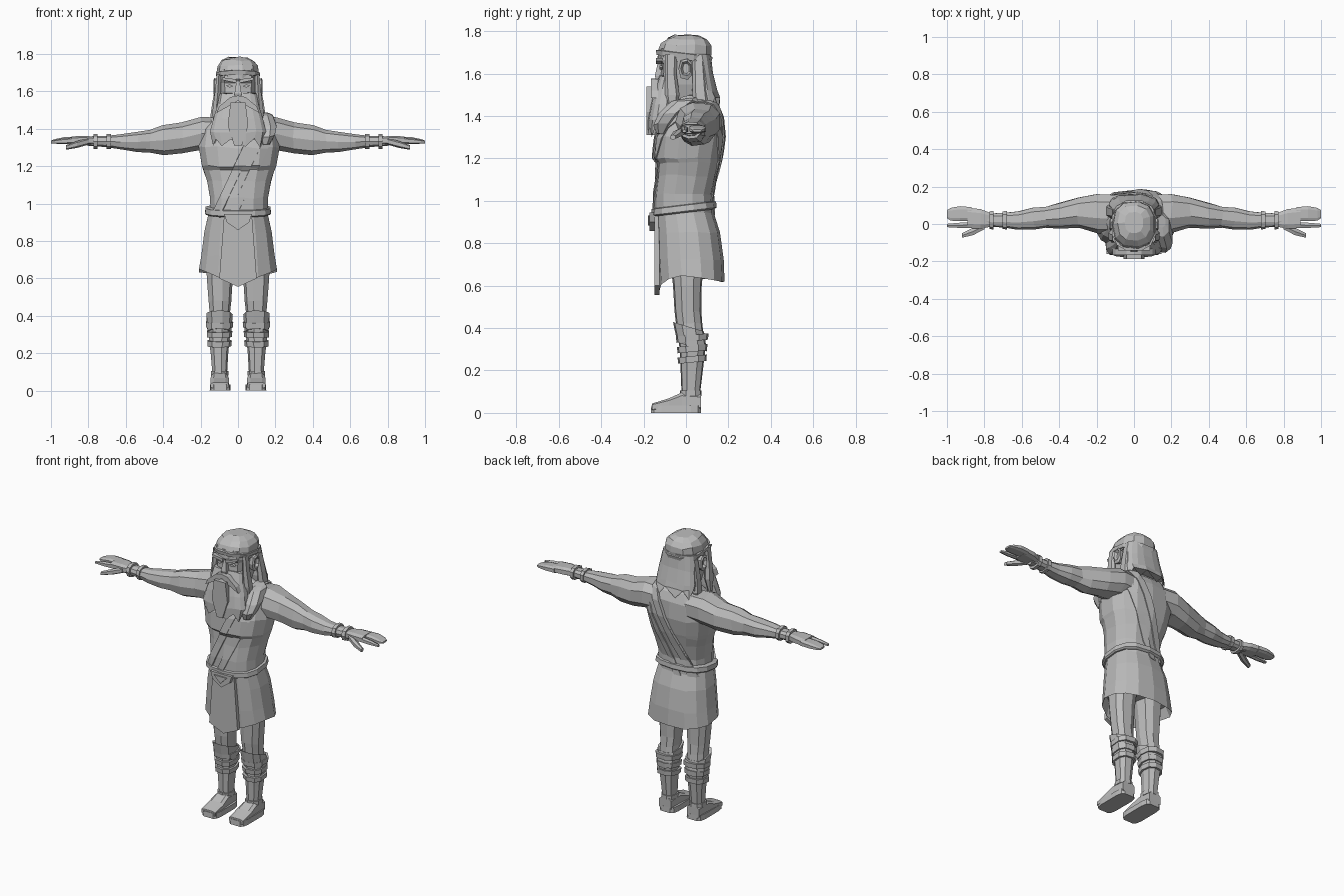
import bpy, bmesh, math, random
from mathutils import Vector

random.seed(4)
stone = bpy.data.materials.new("stone grey")
stone.diffuse_color = (0.5, 0.5, 0.5, 1)


def finish(name, bm, mirror=False, thick=0):
    bmesh.ops.recalc_face_normals(bm, faces=bm.faces)
    mesh = bpy.data.meshes.new(name)
    bm.to_mesh(mesh)
    bm.free()
    mesh.materials.append(stone)
    ob = bpy.data.objects.new(name, mesh)
    bpy.context.collection.objects.link(ob)
    if thick:
        mod = ob.modifiers.new("thickness", "SOLIDIFY")
        mod.thickness, mod.offset = thick, -1
    if mirror:
        ob.modifiers.new("mirror", "MIRROR")
    return ob


def loft_bm(axis, sections, n=10, power=0.8, tilt=0, hem=None, hem_at=-1, jitter=0, caps=True):
    """Skin rounded sections (t, a0, a1, b0, b1) placed along an axis."""
    bm = bmesh.new()
    rings = []
    for k, (t, a0, a1, b0, b1) in enumerate(sections):
        ring = []
        for i in range(n):
            th = 2 * math.pi * (i + 0.5) / n
            c, s = math.cos(th), math.sin(th)
            a = (a0 + a1) / 2 + (a1 - a0) / 2 * math.copysign(abs(c) ** power, c)
            b = (b0 + b1) / 2 + (b1 - b0) / 2 * math.copysign(abs(s) ** power, s)
            u = t + tilt * b
            if hem and k == hem_at % len(sections):
                u = t + hem(i, a, b)
            u += random.uniform(-jitter, jitter)
            co = {'z': (a, b, u), 'x': (u, a, b), 'y': (a, u, b)}[axis]
            ring.append(bm.verts.new(co))
        rings.append(ring)
    for lo, hi in zip(rings, rings[1:]):
        for i in range(n):
            j = (i + 1) % n
            bm.faces.new((lo[i], lo[j], hi[j], hi[i]))
    if caps:
        bm.faces.new(rings[0])
        bm.faces.new(rings[-1])
    return bm


def loft(name, axis, sections, mirror=False, **kw):
    return finish(name, loft_bm(axis, sections, **kw), mirror)


def prism(name, outline, y0, y1, mirror=False):
    """Extrude an (x, z) outline from y0 to y1."""
    bm = bmesh.new()
    face = bm.faces.new([bm.verts.new((x, y0, z)) for x, z in outline])
    ext = bmesh.ops.extrude_face_region(bm, geom=[face])
    for v in ext["geom"]:
        if isinstance(v, bmesh.types.BMVert):
            v.co.y = y1
    return finish(name, bm, mirror)


def sym(z, w, y0, y1):
    return (z, -w, w, y0, y1)


# Torso
torso = [sym(0.93, .15, -.14, .12), sym(1.03, .152, -.138, .115), sym(1.12, .168, -.128, .135),
         sym(1.18, .188, -.125, .15), sym(1.2, .196, -.142, .155), sym(1.3, .215, -.135, .172),
         sym(1.4, .2, -.1, .168), sym(1.455, .16, -.05, .145), sym(1.5, .07, -.02, .09)]
loft("torso", 'z', torso, n=14, jitter=.006)
loft("neck", 'z', [sym(1.42, .075, -.07, .09), sym(1.58, .07, -.07, .08)], n=8)


# Draped cloth over one shoulder, cut from an enlarged torso along a diagonal
def drape(name, grow, lo, hi):
    wide = [(z, a - grow, b + grow, c - grow, d + grow) for z, a, b, c, d in torso]
    wide[-1] = (1.5 + grow,) + wide[-1][1:]
    bm = loft_bm('z', wide, n=14, jitter=.006, caps=False)
    normal = Vector((.49, 0, -.23)).normalized()
    start = Vector((-.13, 0, .97))
    for dist, sign in ((lo, -1), (hi, 1)):
        bmesh.ops.bisect_plane(bm, geom=bm.verts[:] + bm.edges[:] + bm.faces[:],
                               plane_co=start + normal * dist, plane_no=normal * sign, clear_outer=True)
    finish(name, bm, thick=.016)


drape("cloth", .012, 0, 1)
drape("cloth_edge", .019, 0, .045)
drape("cloth_fold", .018, .085, .125)
loft("shoulder_knot", 'z', [(1.32, .13, .17, -.14, -.1), (1.36, .11, .2, -.155, -.06),
                            (1.41, .11, .21, -.13, -.02), (1.47, .1, .19, -.07, .06),
                            (1.485, .12, .17, -.02, .05)], n=7, jitter=.006)

# Arms with hands and wrist bands
loft("arm", 'x', [(.1, -.05, .16, 1.29, 1.46), (.2, -.05, .165, 1.285, 1.465), (.3, -.02, .145, 1.268, 1.435),
                  (.4, -.025, .115, 1.258, 1.42), (.47, -.02, .095, 1.272, 1.395),
                  (.54, -.03, .09, 1.275, 1.385), (.62, -.03, .07, 1.288, 1.372),
                  (.7, -.018, .06, 1.302, 1.362), (.8, -.015, .058, 1.308, 1.36)],
     mirror=True, n=9, jitter=.008)
for x in (.68, .75):
    loft("wrist_band", 'x', [(x, -.03, .072, 1.292, 1.374), (x + .022, -.026, .07, 1.292, 1.374)],
         mirror=True, n=9)
loft("palm", 'x', [(.76, -.015, .058, 1.312, 1.358), (.82, -.028, .082, 1.315, 1.364),
                   (.89, -.024, .09, 1.318, 1.36)], mirror=True, n=8, power=.6)
loft("fingers", 'x', [(.87, .014, .092, 1.318, 1.358), (.93, .014, .097, 1.32, 1.356),
                      (.98, .016, .088, 1.322, 1.345), (1.0, .03, .075, 1.325, 1.337)],
     mirror=True, n=8, power=.6)
loft("index_finger", 'x', [(.86, -.024, .012, 1.32, 1.356), (.94, -.022, .008, 1.318, 1.348),
                           (1.0, -.018, .002, 1.322, 1.336)], mirror=True, n=6)
loft("thumb", 'x', [(.8, -.03, .01, 1.315, 1.35), (.86, -.062, -.018, 1.298, 1.335),
                    (.92, -.075, -.048, 1.288, 1.312)], mirror=True, n=6)

# Skirt, front panel, belt and buckle
def skirt_hem(i, x, y):
    return .4 * abs(x) if y < .03 else .085 - .18 * y


loft("skirt", 'z', [sym(.96, .158, -.142, .125), sym(.85, .183, -.138, .16), sym(.72, .2, -.135, .178),
                    sym(.565, .213, -.128, .182), sym(.7, .19, -.11, .155)],
     n=14, hem=skirt_hem, hem_at=3, jitter=.004)
prism("skirt_panel", [(-.075, .93), (.075, .93), (.1, .6), (0, .555), (-.1, .6)], -.148, -.125)
loft("belt", 'z', [sym(.945, .172, -.152, .135), sym(.952, .18, -.162, .145), sym(.98, .176, -.162, .142),
                   sym(.986, .15, -.14, .12)], n=14, tilt=.12)
prism("buckle", [(-.075, .945), (.075, .945), (.06, .9), (0, .858), (-.06, .9)], -.172, -.14)
prism("buckle_inset", [(-.045, .93), (.045, .93), (0, .885)], -.18, -.165)

# Legs, leg wraps and feet
loft("leg", 'z', [(.75, .012, .175, -.08, .09), (.6, .028, .17, -.062, .075), (.48, .036, .16, -.055, .073),
                  (.42, .042, .155, -.048, .078), (.3, .042, .16, -.03, .092), (.2, .052, .148, -.026, .08),
                  (.1, .058, .14, -.022, .068), (.04, .055, .142, -.03, .068)],
     mirror=True, n=9, jitter=.004)
loft("knee_guard", 'z', [(.32, .036, .166, -.042, .1), (.41, .028, .172, -.062, .086),
                         (.4, .05, .15, -.04, .07)], mirror=True, n=9, tilt=-.3)
for z, g in ((.335, .005), (.285, 0), (.235, -.003)):
    loft("leg_wrap", 'z', [(z, .033 - g, .168 + g, -.04 - g, .1 + g),
                           (z + .03, .03 - g, .17 + g, -.044 - g, .102 + g)],
         mirror=True, n=9, tilt=.1)
loft("ankle_cuff", 'z', [(.08, .052, .146, -.03, .074), (.105, .052, .146, -.03, .074)], mirror=True, n=9)
loft("foot", 'y', [(.07, .055, .142, .01, .09), (-.02, .052, .145, .01, .098),
                   (-.08, .045, .15, .01, .07), (-.16, .048, .148, .01, .045)],
     mirror=True, n=8, power=.5)
loft("sole", 'z', [(0, .038, .152, -.167, .073), (.034, .04, .15, -.165, .072)], mirror=True, n=12, power=.4)

# Head and face
loft("head", 'z', [sym(1.47, .07, -.12, .08), sym(1.55, .095, -.125, .1), sym(1.61, .102, -.12, .105),
                   sym(1.645, .104, -.12, .11), sym(1.665, .106, -.135, .11), sym(1.72, .104, -.13, .11)],
     n=10, power=.7)
loft("nose", 'z', [sym(1.575, .024, -.15, -.1), sym(1.59, .026, -.155, -.1), sym(1.655, .012, -.138, -.1)],
     n=4, power=1)
prism("brow", [(.008, 1.645), (.08, 1.66), (.085, 1.675), (.01, 1.665)], -.142, -.11, mirror=True)
prism("eye", [(.025, 1.628), (.045, 1.62), (.065, 1.63), (.045, 1.638)], -.125, -.11, mirror=True)
loft("ear", 'x', [(.09, -.025, .03, 1.58, 1.66), (.125, -.035, .032, 1.57, 1.672),
                  (.132, -.025, .024, 1.59, 1.66), (.116, -.015, .015, 1.6, 1.65)],
     mirror=True, n=7)

# Hair and headband
loft("hair_cap", 'z', [sym(1.66, .11, -.13, .115), sym(1.7, .115, -.135, .122), sym(1.735, .11, -.12, .12),
                       sym(1.765, .088, -.09, .1), sym(1.782, .05, -.05, .065)],
     n=11, jitter=.006, tilt=-.03)
loft("headband", 'z', [sym(1.672, .117, -.142, .124), sym(1.694, .121, -.146, .13),
                       sym(1.7, .1, -.12, .1)], n=12, tilt=-.12)
loft("back_hair", 'z', [sym(1.69, .108, .0, .118), sym(1.6, .122, .025, .128), sym(1.52, .135, .02, .148),
                        sym(1.455, .135, .03, .162)],
     n=16, hem=lambda i, x, y: (.035 if i % 2 else -.025), jitter=.005)
loft("side_lock", 'z', [(1.69, .09, .115, -.1, -.04), (1.6, .09, .125, -.1, -.045),
                        (1.5, .095, .138, -.1, -.03), (1.42, .115, .135, -.08, -.05)], mirror=True, n=6)
loft("rear_lock", 'z', [(1.66, .09, .115, .03, .09), (1.55, .1, .138, .03, .1),
                        (1.47, .1, .15, .03, .11), (1.41, .125, .14, .05, .08)], mirror=True, n=6)

# Beard and moustache
loft("beard", 'z', [sym(1.59, .1, -.125, -.05), sym(1.53, .112, -.148, -.045), sym(1.45, .135, -.168, -.05),
                    sym(1.38, .152, -.18, -.06), sym(1.325, .135, -.178, -.085)],
     n=16, power=.75, hem=lambda i, x, y: (.02 if i % 2 else -.02), jitter=.006)
prism("beard_centre", [(-.04, 1.54), (.04, 1.54), (.055, 1.42), (.02, 1.31), (-.02, 1.31), (-.055, 1.42)],
      -.186, -.13)
prism("moustache", [(0, 1.578), (.04, 1.57), (.1, 1.52), (.115, 1.485), (.06, 1.515), (0, 1.55)],
      -.165, -.11, mirror=True)
